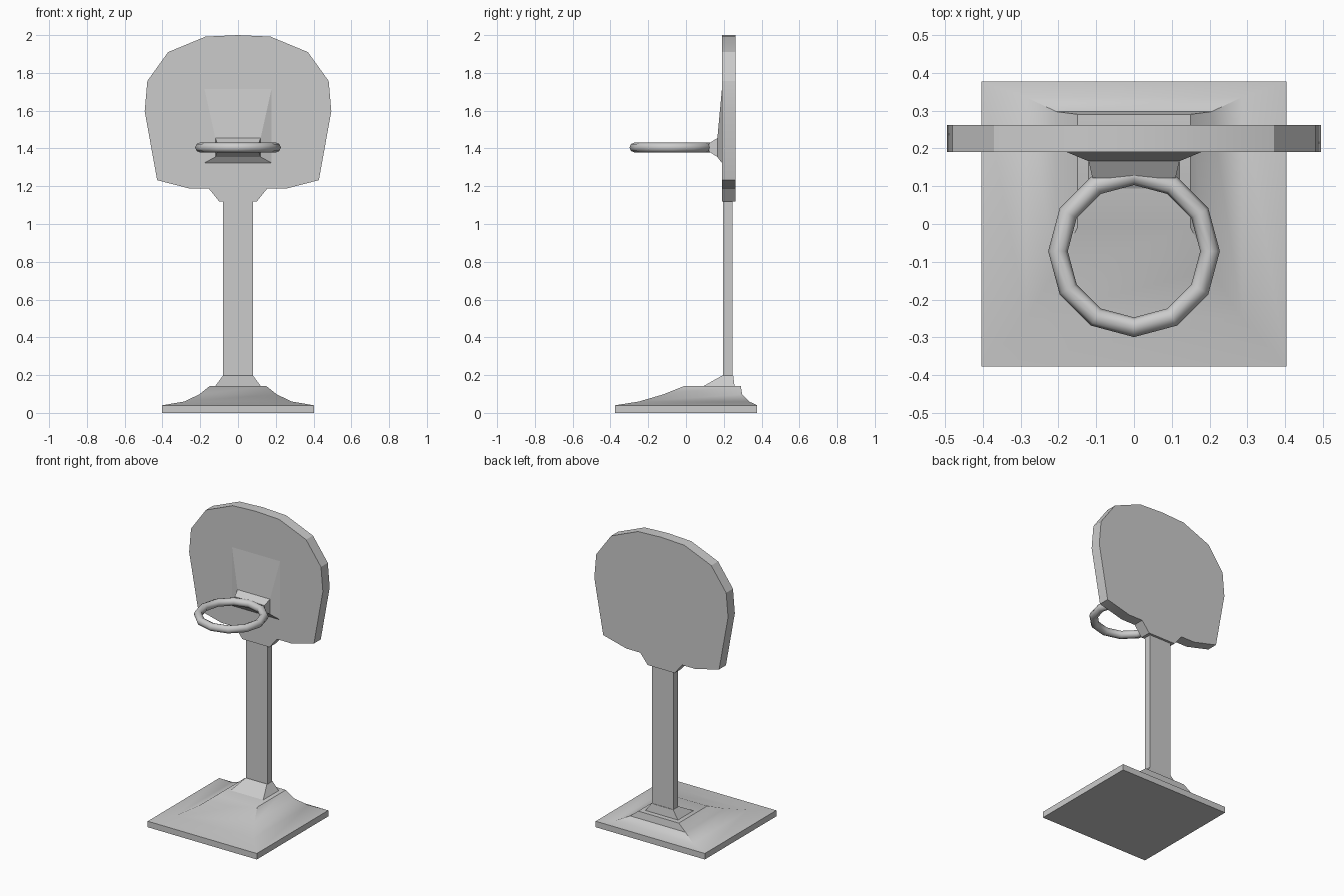
import bpy, bmesh, math
from mathutils import Vector

if "Cube" in bpy.data.objects:
    bpy.data.objects.remove(bpy.data.objects["Cube"])


def make(name, verts, faces, smooth=0):
    me = bpy.data.meshes.new(name)
    me.from_pydata(verts, [], faces)
    bm = bmesh.new()
    bm.from_mesh(me)
    bmesh.ops.recalc_face_normals(bm, faces=bm.faces)
    bm.to_mesh(me)
    bm.free()
    ob = bpy.data.objects.new(name, me)
    bpy.context.collection.objects.link(ob)
    if smooth:
        bpy.ops.object.select_all(action='DESELECT')
        bpy.context.view_layer.objects.active = ob
        ob.select_set(True)
        bpy.ops.object.shade_smooth_by_angle(angle=math.radians(smooth))
    return ob


def loft(name, rings, smooth=0):
    """Skin a stack of equal-length closed rings and cap both ends."""
    n = len(rings[0])
    verts = [p for r in rings for p in r]
    faces = [list(range(n)), list(range(len(verts) - n, len(verts)))]
    for k in range(len(rings) - 1):
        for i in range(n):
            j = (i + 1) % n
            faces.append([k*n + i, k*n + j, (k+1)*n + j, (k+1)*n + i])
    return make(name, verts, faces, smooth)


def rect_z(hx, y0, y1, z):
    return [(-hx, y0, z), (hx, y0, z), (hx, y1, z), (-hx, y1, z)]


def rect_y(hx, z0, z1, y):
    return [(-hx, y, z0), (hx, y, z0), (hx, y, z1), (-hx, y, z1)]


# Flared base: thin slab rising in a concave sweep to a flat top
loft("base", [rect_z(0.403, -0.377, 0.377, 0),
              rect_z(0.403, -0.377, 0.377, 0.04),
              rect_z(0.285, -0.25, 0.335, 0.06),
              rect_z(0.205, -0.12, 0.297, 0.098),
              rect_z(0.15, -0.01, 0.29, 0.142)], 30)

# Tapered collar and post
loft("post_collar", [rect_z(0.122, 0.09, 0.257, 0.14),
                     rect_z(0.08, 0.19, 0.25, 0.197)])
loft("post", [rect_z(0.08, 0.197, 0.247, 0.19),
              rect_z(0.08, 0.197, 0.247, 1.13)])

# Backboard: mirrored half outline, extruded in y
half = [(0.10, 1.12), (0.155, 1.188), (0.257, 1.188), (0.428, 1.232),
        (0.494, 1.597), (0.48, 1.757), (0.37, 1.91), (0.172, 1.992)]
outline = half + [(0, 2.0)] + [(-x, z) for x, z in reversed(half)]
loft("backboard", [[(x, y, z) for x, z in outline] for y in (0.19, 0.262)], 30)

# Bracket: wide plate on the board narrowing towards the rim
loft("rim_bracket", [rect_y(0.18, 1.322, 1.725, 0.191),
                     rect_y(0.12, 1.355, 1.455, 0.166),
                     rect_y(0.11, 1.383, 1.427, 0.122)])

# Twelve-sided hoop
bpy.ops.mesh.primitive_torus_add(major_segments=12, minor_segments=8,
                                 major_radius=0.201, minor_radius=0.026,
                                 location=(0, -0.072, 1.405))
rim = bpy.context.object
rim.name = "rim"
bpy.ops.object.shade_smooth_by_angle(angle=math.radians(50))
